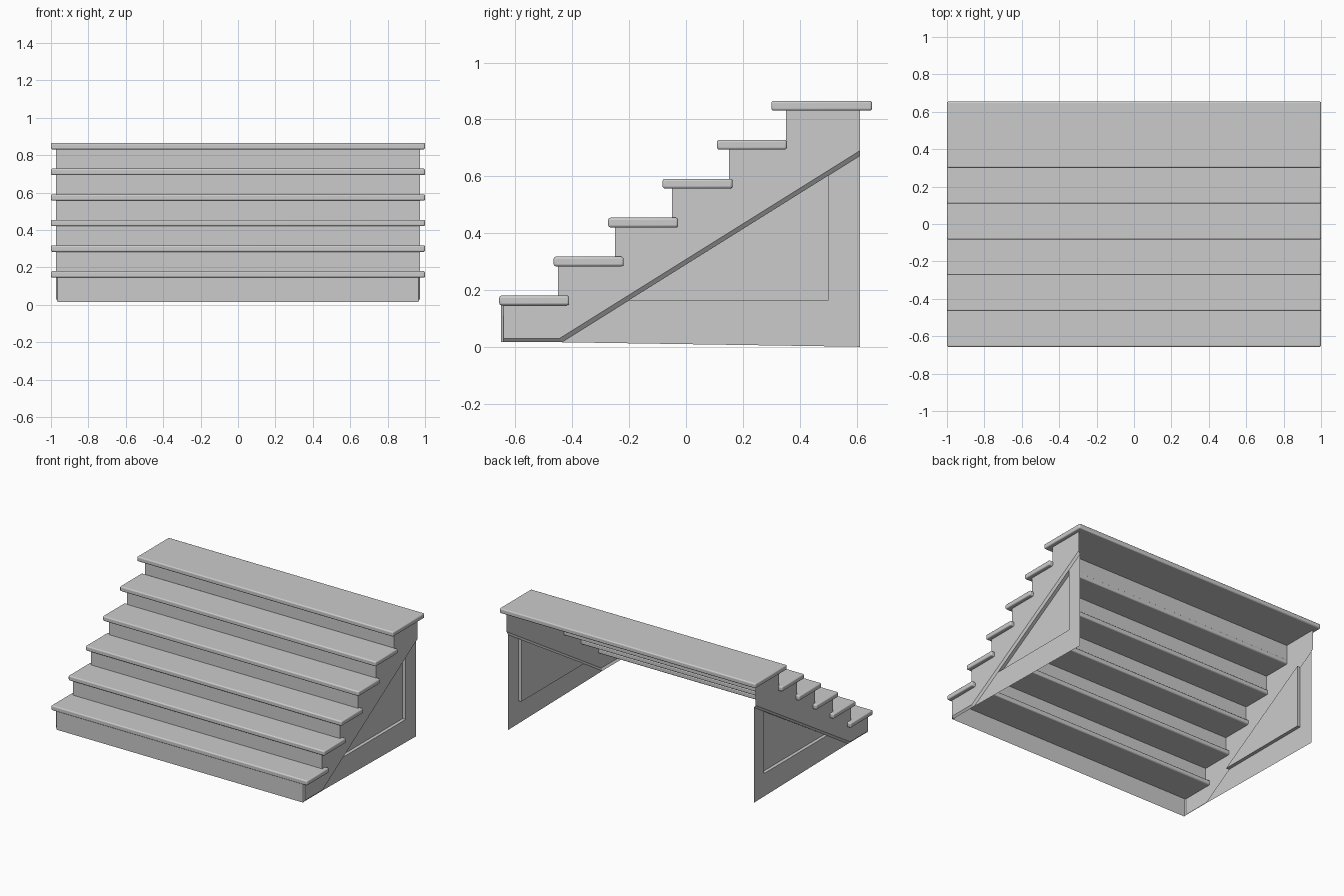
import bpy, bmesh
from mathutils import Vector

cube = bpy.data.objects.get("Cube")
if cube:
    bpy.data.objects.remove(cube)

grey = bpy.data.materials.new("painted_grey")
grey.use_nodes = True
colour = (0.6, 0.6, 0.6, 1)
grey.diffuse_color = colour
bsdf = next(n for n in grey.node_tree.nodes if n.type == "BSDF_PRINCIPLED")
bsdf.inputs["Base Color"].default_value = colour

STEPS = 6
RUN, RISE = 0.2005, 0.137
FRONT, BACK, BOTTOM = -0.65, 0.612, 0.016
OUTER, FRAME, PANEL = 0.972, 0.96, 0.936
EDGE = 0.008


def riser_y(i):
    return FRONT + RUN * i


def tread_mid(i):
    return 0.163 + RISE * i


def sheet(name, faces):
    """Object made from a list of polygons, welded along shared edges."""
    bm = bmesh.new()
    for points in faces:
        bm.faces.new([bm.verts.new(p) for p in points])
    bmesh.ops.remove_doubles(bm, verts=bm.verts, dist=0.0001)
    mesh = bpy.data.meshes.new(name)
    bm.to_mesh(mesh)
    bm.free()
    mesh.materials.append(grey)
    obj = bpy.data.objects.new(name, mesh)
    bpy.context.collection.objects.link(obj)
    return obj


def mirrored(obj):
    obj.modifiers.new("Mirror", "MIRROR").use_axis[0] = True


def at(x, outline):
    return [(x, y, z) for y, z in outline]


# Treads: boards with rounded edges; the top one is deeper
for i in range(STEPS):
    y0 = -0.657 + 0.1915 * i
    depth = 0.354 if i == STEPS - 1 else 0.246
    bpy.ops.mesh.primitive_cube_add(size=1, location=(0, y0 + depth / 2, tread_mid(i)))
    tread = bpy.context.object
    tread.name = f"tread_{i + 1}"
    for v in tread.data.vertices:
        v.co *= Vector((2, depth, 0.034))
    tread.data.materials.append(grey)
    bevel = tread.modifiers.new("Bevel", "BEVEL")
    bevel.width, bevel.segments = EDGE, 3
    bpy.ops.object.shade_smooth_by_angle()

# Risers: thin upright boards between the treads
for i in range(STEPS):
    half = OUTER - EDGE if i == 0 else OUTER
    low = BOTTOM if i == 0 else tread_mid(i - 1)
    y, top = riser_y(i), tread_mid(i)
    sheet(f"riser_{i + 1}", [[(-half, y, low), (half, y, low), (half, y, top), (-half, y, top)]])

# Stringer: stepped board with a sloped lower edge
knee, end = (-0.437, BOTTOM), (BACK, 0.672)
toe = (FRONT + EDGE, BOTTOM)
lip = [(toe[0], 0.03), (-0.444, 0.03), (BACK, 0.69)]
outline = list(lip)
for i in reversed(range(STEPS)):
    back = BACK if i == STEPS - 1 else riser_y(i + 1)
    front = toe[0] if i == 0 else riser_y(i)
    outline += [(back, tread_mid(i)), (front, tread_mid(i))]
corner = [(OUTER - EDGE, FRONT, BOTTOM), (FRAME, *toe), (OUTER, *lip[0]),
          (OUTER, toe[0], tread_mid(0)), (OUTER - EDGE, FRONT, tread_mid(0))]
chamfers = [at(FRAME, [a, b]) + at(OUTER, [d, c])
            for a, b, c, d in ((toe, knee, lip[0], lip[1]), (knee, end, lip[1], lip[2]))]
mirrored(sheet("stringer", [at(OUTER, outline), corner] + chamfers))

# Side frame: base rail and back post around a sunken triangular panel
low, inner, high = (-0.205, 0.163), (0.5, 0.163), (0.5, 0.602)
base = at(FRAME, [knee, (BACK, 0), (BACK, 0.163), inner, low])
post = at(FRAME, [inner, (BACK, 0.163), end, high])
mirrored(sheet("side_frame", [base, post]))

tri = [low, inner, high]
walls = [at(FRAME, [tri[k], tri[(k + 1) % 3]]) + at(PANEL, [tri[(k + 1) % 3], tri[k]])
         for k in range(3)]
mirrored(sheet("side_panel", [at(PANEL, tri)] + walls))
